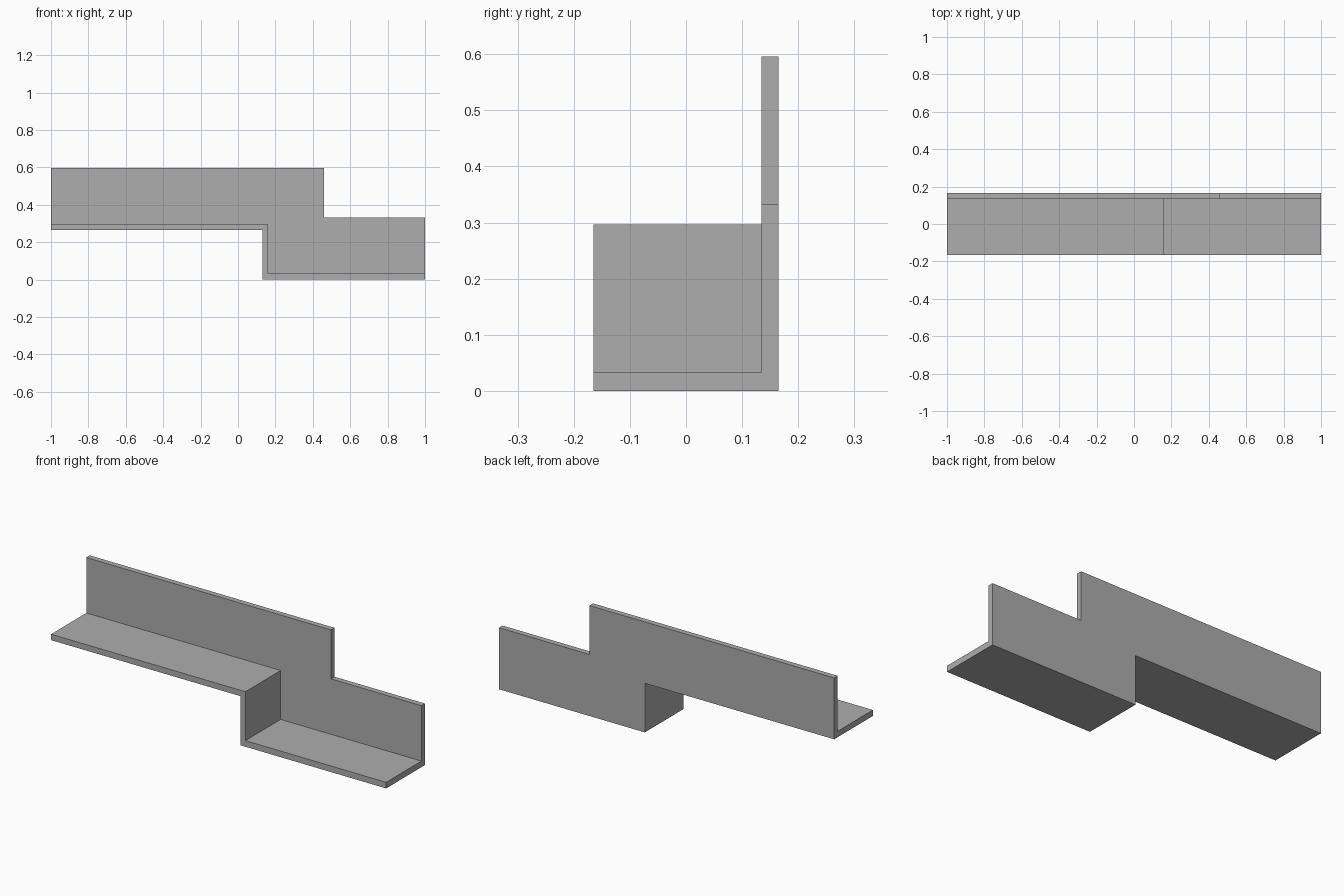
import bpy, bmesh
from mathutils import Vector

cube = bpy.data.objects.get("Cube")
if cube:
    bpy.data.objects.remove(cube, do_unlink=True)

FRONT, WALL_FRONT, BACK = -0.165, 0.135, 0.165

# Stepped lines, from left end to right end of the front elevation (x, z)
underside = [(-1, 0.265), (0.13, 0.265), (0.13, 0), (1, 0)]
tread_top = [(-1, 0.297), (0.16, 0.297), (0.16, 0.033), (1, 0.033)]
wall_top = [(-1, 0.596), (0.46, 0.596), (0.46, 0.332), (1, 0.332)]

grey = bpy.data.materials.new("plain grey")
grey.use_nodes = True
colour = (0.42, 0.42, 0.42, 1)
grey.diffuse_color = colour
grey.node_tree.nodes["Principled BSDF"].inputs["Base Color"].default_value = colour

bm = bmesh.new()


def row(points):
    return [bm.verts.new((x, WALL_FRONT, z)) for x, z in points]


def move(geom, y):
    verts = [g for g in geom if isinstance(g, bmesh.types.BMVert)]
    bmesh.ops.translate(bm, verts=verts, vec=Vector((0, y, 0)))


# Elevation of the shelf and wall, sharing the tread line
low, mid, high = row(underside), row(tread_top), row(wall_top)
shelf = bm.faces.new(low + mid[::-1])
wall = bm.faces.new(mid + high[::-1])

# Thicken both backward into the wall
result = bmesh.ops.extrude_face_region(bm, geom=[shelf, wall], use_keep_orig=True)
move(result["geom"], BACK - WALL_FRONT)

# Pull the stepped shelf forward
result = bmesh.ops.extrude_discrete_faces(bm, faces=[shelf])
move(result["faces"][0].verts, FRONT - WALL_FRONT)

# Merge coplanar faces into clean panels
bmesh.ops.recalc_face_normals(bm, faces=bm.faces)
bmesh.ops.dissolve_limit(bm, angle_limit=0.01, verts=bm.verts, edges=bm.edges)
bmesh.ops.recalc_face_normals(bm, faces=bm.faces)

mesh = bpy.data.meshes.new("stepped_shelf")
bm.to_mesh(mesh)
bm.free()
mesh.materials.append(grey)
bpy.context.collection.objects.link(bpy.data.objects.new("stepped_shelf", mesh))
